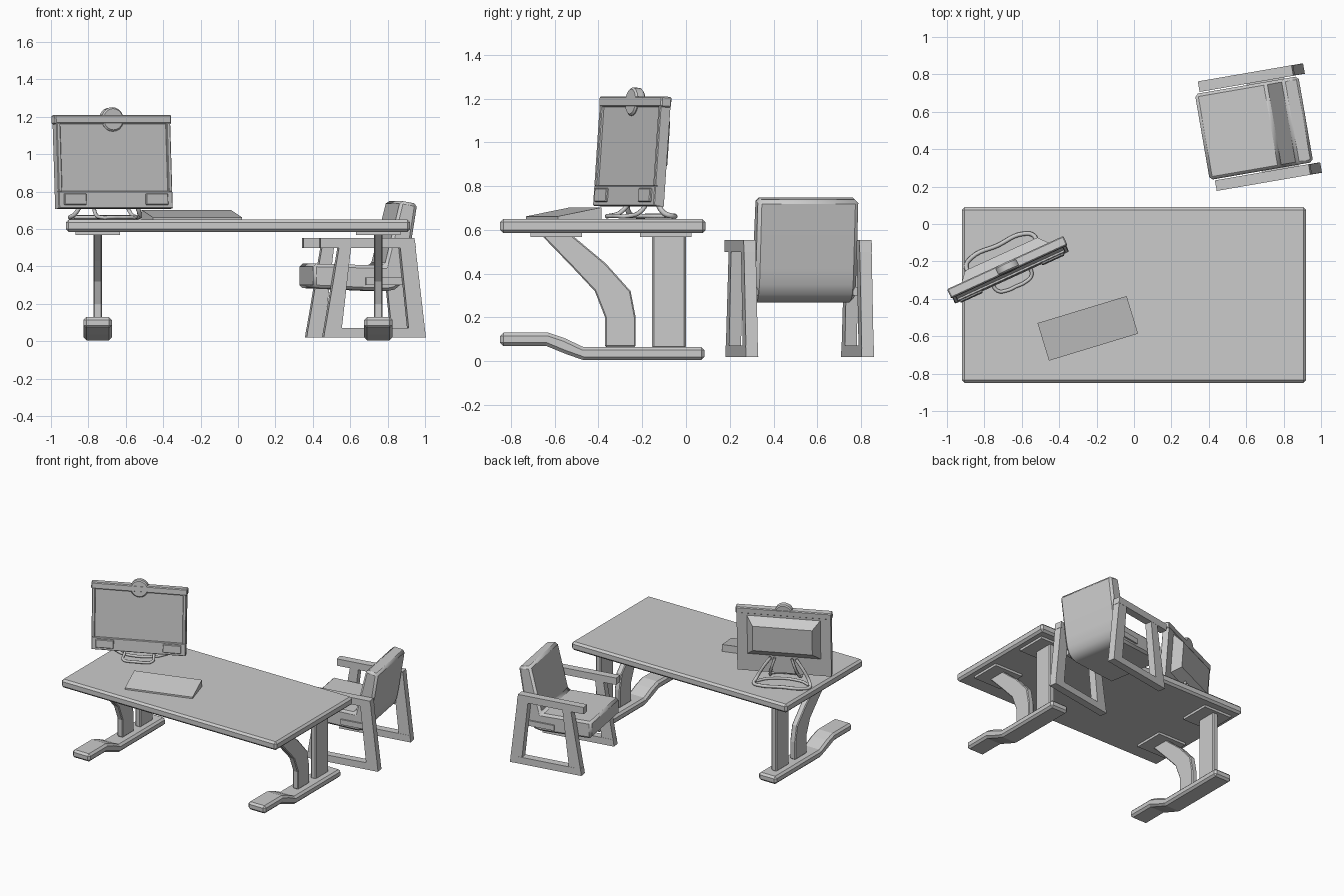
import bpy, bmesh, math
from mathutils import Matrix, Vector

if "Cube" in bpy.data.objects:
    bpy.data.objects.remove(bpy.data.objects["Cube"])

I = Matrix.Identity(4)


def finish(name, bm, M=I, bevel=0.0, smooth=False):
    bmesh.ops.recalc_face_normals(bm, faces=bm.faces)
    bm.transform(M)
    me = bpy.data.meshes.new(name)
    bm.to_mesh(me)
    bm.free()
    ob = bpy.data.objects.new(name, me)
    bpy.context.collection.objects.link(ob)
    if bevel:
        m = ob.modifiers.new("bevel", 'BEVEL')
        m.width, m.segments = bevel, 1
        m.limit_method, m.angle_limit = 'ANGLE', math.radians(50)
    if smooth:
        bpy.ops.object.select_all(action='DESELECT')
        ob.select_set(True)
        bpy.context.view_layer.objects.active = ob
        bpy.ops.object.shade_smooth_by_angle(angle=math.radians(35))
    return ob


def box(name, x, y, z, M=I, bevel=0.0):
    bm = bmesh.new()
    size = [b - a for a, b in (x, y, z)]
    mid = [(a + b) / 2 for a, b in (x, y, z)]
    bmesh.ops.create_cube(bm, size=1, matrix=Matrix.Translation(mid) @ Matrix.Diagonal((*size, 1)))
    return finish(name, bm, M, bevel)


def prism(name, pts, axis, lo, hi, M=I, bevel=0.0, smooth=False):
    """Extrude a profile: axis 'x' takes (y, z) points, axis 'y' takes (x, z) points."""
    bm = bmesh.new()
    place = (lambda u, v, t: (t, u, v)) if axis == 'x' else (lambda u, v, t: (u, t, v))
    f = bm.faces.new([bm.verts.new(place(u, v, lo)) for u, v in pts])
    ext = bmesh.ops.extrude_face_region(bm, geom=[f])
    vs = [g for g in ext["geom"] if isinstance(g, bmesh.types.BMVert)]
    bmesh.ops.translate(bm, vec=place(0, 0, hi - lo), verts=vs)
    return finish(name, bm, M, bevel, smooth)


def tube(name, pts, r, M, cyclic=False):
    cu = bpy.data.curves.new(name, 'CURVE')
    cu.dimensions = '3D'
    cu.bevel_depth, cu.bevel_resolution, cu.resolution_u = r, 2, 6
    cu.use_fill_caps = True
    sp = cu.splines.new('BEZIER')
    sp.bezier_points.add(len(pts) - 1)
    sp.use_cyclic_u = cyclic
    for bp, p in zip(sp.bezier_points, pts):
        bp.co = M @ Vector(p)
        bp.handle_left_type = bp.handle_right_type = 'AUTO'
    ob = bpy.data.objects.new(name, cu)
    bpy.context.collection.objects.link(ob)
    bpy.ops.object.select_all(action='DESELECT')
    ob.select_set(True)
    bpy.context.view_layer.objects.active = ob
    bpy.ops.object.convert(target='MESH')


# Desk top
box("desk_top", (-.92, .92), (-.85, .09), (.585, .65), bevel=.015)

# Desk legs: foot, straight post, curved brace, mounting plates
FOOT = [(-.85, .13), (-.63, .13), (-.555, .105), (-.47, .065), (.085, .065),
        (.085, .005), (-.47, .005), (-.555, .035), (-.64, .07), (-.85, .07)]
BRACE = [(-.52, .575), (-.367, .447), (-.253, .32), (-.23, .2), (-.23, .065),
         (-.37, .065), (-.37, .2), (-.417, .32), (-.52, .43), (-.66, .575)]
for side, cx in (("left", -.75), ("right", .75)):
    prism(side + "_foot", FOOT, 'x', cx - .075, cx + .075, bevel=.015)
    prism(side + "_brace", BRACE, 'x', cx - .023, cx + .023, bevel=.006)
    box(side + "_post", (cx - .023, cx + .023), (-.155, 0), (.06, .58), bevel=.008)
    box(side + "_front_plate", (cx - .12, cx + .12), (-.71, -.475), (.567, .59))
    box(side + "_rear_plate", (cx - .12, cx + .12), (-.21, .025), (.567, .59))

# Keyboard wedge
K = Matrix.Translation((-.247, -.558, 0)) @ Matrix.Rotation(math.radians(16.9), 4, 'Z')
prism("keyboard", [(-.105, .648), (.105, .648), (.105, .703), (-.105, .662)], 'x', -.249, .249, K)

# Monitor: turned and tilted back
Z = Matrix.Rotation(math.radians(24.6), 4, 'Z')
base = Matrix.Translation((-.67, -.247, 0)) @ Z
M = Matrix.Translation((-.67, -.247, .958)) @ Z @ Matrix.Rotation(math.radians(-4.2), 4, 'X')
box("screen_panel", (-.335, .335), (-.013, .025), (-.25, .24), M)
box("bezel_top", (-.342, .342), (-.026, .027), (.203, .252), M, .006)
box("bezel_chin", (-.335, .335), (-.026, 0), (-.25, -.157), M, .004)
for s, side in ((-1, "left"), (1, "right")):
    xs = sorted((s * .312, s * .335))
    box(side + "_bezel", xs, (-.026, 0), (-.16, .21), M, .004)
    xs = sorted((s * .175, s * .305))
    box(side + "_speaker", xs, (-.036, -.02), (-.232, -.17), M, .004)

# Webcam disc
bm = bmesh.new()
bmesh.ops.create_cone(bm, cap_ends=True, segments=20, radius1=.065, radius2=.065, depth=.05,
                      matrix=Matrix.Translation((0, 0, .228)) @ Matrix.Rotation(math.pi / 2, 4, 'X'))
finish("webcam", bm, M, bevel=.008, smooth=True)

# Rear housing: tapered block
bm = bmesh.new()
for y, w, z0, z1 in ((.02, .265, -.12, .195), (.085, .212, -.055, .14)):
    for x in (-w, w):
        for z in (z0, z1):
            bm.verts.new((x, y, z))
bmesh.ops.convex_hull(bm, input=bm.verts)
bmesh.ops.dissolve_limit(bm, angle_limit=.02, verts=bm.verts, edges=bm.edges)
finish("rear_housing", bm, M)

# Wire stand: wide rear hoop and narrow front hoop


def hoop(half):
    return half + [(0, half[-1][1], half[-1][2])] + [(-x, y, z) for x, y, z in reversed(half)]


tube("rear_stand_hoop", hoop([(.09, .05, .84), (.14, .055, .77), (.19, .07, .68),
                              (.2, .11, .663), (.15, .145, .663)]), .012, base)
tube("front_stand_hoop", hoop([(.06, .05, .84), (.085, .045, .76), (.105, -.01, .68),
                               (.1, -.075, .663), (.05, -.095, .663)]), .01, base)
tube("stand_cross_wire", [(.19, .08, .663), (.11, .02, .663), (-.11, .02, .663), (-.19, .08, .663)],
     .01, base)

# Chair: local x runs from seat front to back
C = Matrix.Translation((.643, .513, 0)) @ Matrix.Rotation(math.radians(9.8), 4, 'Z')
SEAT = [(-.282, .285), (-.282, .415), (.105, .405), (.19, .752), (.282, .735), (.232, .42),
        (.218, .35), (.195, .305), (.16, .277), (.12, .268), (.05, .27)]
prism("chair_seat_and_back", SEAT, 'y', -.233, .233, C, bevel=.016, smooth=True)

# Chair side frames: arm, sloping legs, floor rail
PARTS = {
    "arm": [(-.255, .5), (-.255, .553), (.253, .553), (.262, .5)],
    "front_leg": [(-.238, .02), (-.146, .02), (-.088, .52), (-.152, .52)],
    "back_leg": [(.228, .02), (.316, .02), (.254, .55), (.172, .55)],
    "floor_rail": [(-.238, .02), (.316, .02), (.309, .072), (-.23, .072)],
}
for s, side in ((-1, "near"), (1, "far")):
    for part, pts in PARTS.items():
        a, b = (.24, .297) if part in ("arm", "floor_rail") else (.241, .296)
        prism(f"chair_{side}_{part}", pts, 'y', *sorted((s * a, s * b)), C)
    box(f"chair_{side}_seat_peg", (.0, .2), sorted((s * .22, s * .245)), (.3, .34), C)
